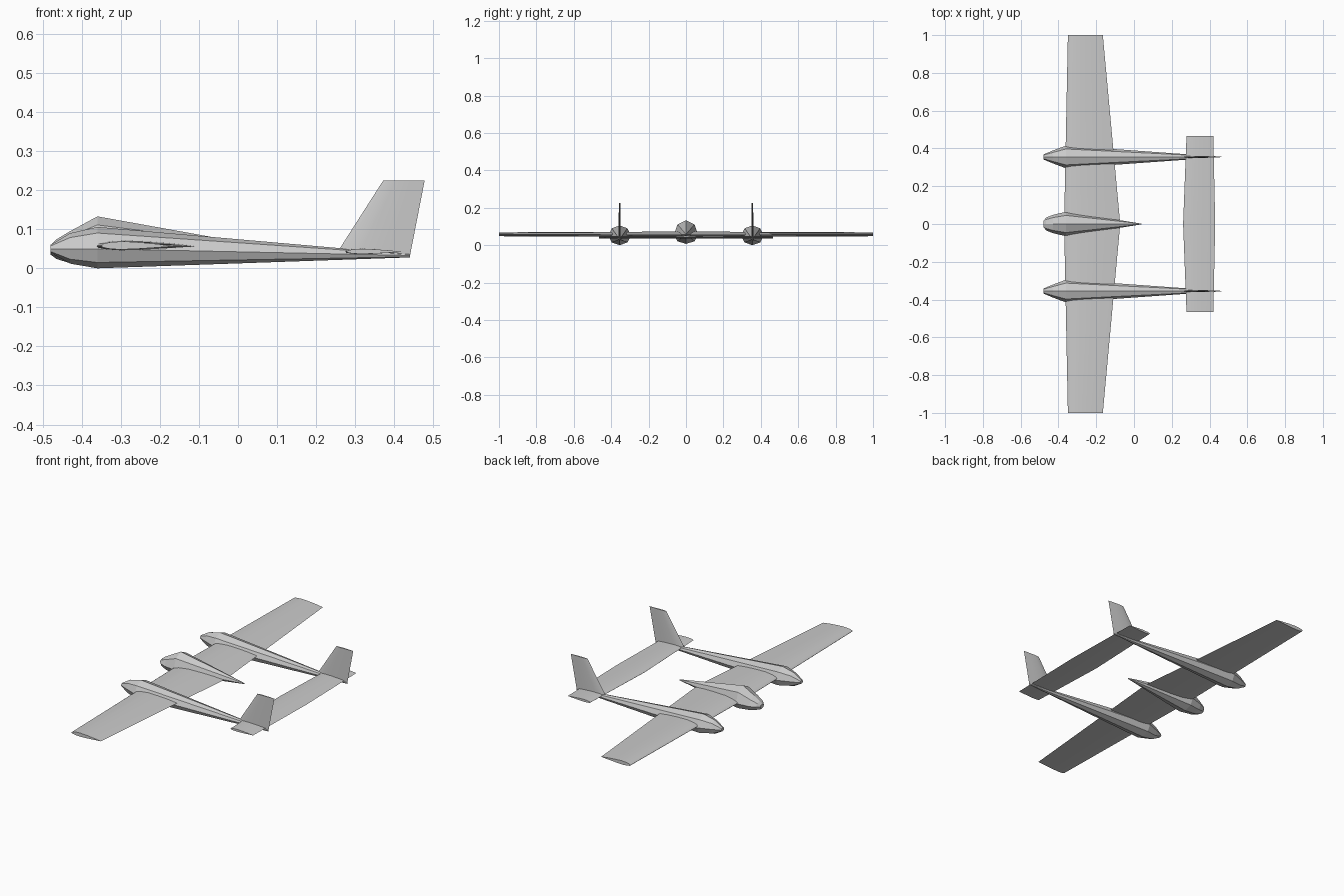
import bpy, bmesh, math

if "Cube" in bpy.data.objects:
    bpy.data.objects.remove(bpy.data.objects["Cube"])

grey = bpy.data.materials.new("light_grey")
grey.diffuse_color = (0.6, 0.6, 0.6, 1)
grey.use_nodes = True
grey.node_tree.nodes["Principled BSDF"].inputs["Base Color"].default_value = grey.diffuse_color


def loft(name, rings, smooth=None):
    """Skin a closed solid through rings that share a point count."""
    bm = bmesh.new()
    loops = [[bm.verts.new(p) for p in ring] for ring in rings]
    n = len(loops[0])
    for a, b in zip(loops, loops[1:]):
        for i in range(n):
            j = (i + 1) % n
            bm.faces.new((a[i], a[j], b[j], b[i]))
    bm.faces.new(loops[0])
    bm.faces.new(loops[-1])
    bmesh.ops.recalc_face_normals(bm, faces=bm.faces)
    mesh = bpy.data.meshes.new(name)
    bm.to_mesh(mesh)
    bm.free()
    mesh.materials.append(grey)
    obj = bpy.data.objects.new(name, mesh)
    bpy.context.collection.objects.link(obj)
    if smooth:
        bpy.context.view_layer.objects.active = obj
        obj.select_set(True)
        bpy.ops.object.shade_smooth_by_angle(angle=math.radians(smooth))
        obj.select_set(False)
    return obj


def body(name, y, stations):
    """Eight-sided hull; station = x, half width, bottom, middle, top."""
    rings = []
    for x, w, lo, mid, hi in stations:
        up, dn = mid + (hi - mid) * 0.72, mid - (mid - lo) * 0.7
        s = w * 0.7
        rings.append([(x, y + dy, z) for dy, z in (
            (0, hi), (s, up), (w, mid), (s, dn),
            (0, lo), (-s, dn), (-w, mid), (-s, up))])
    return loft(name, rings)


# Aerofoil: fraction along the chord, height from -1 to 1
FOIL = [(0, 0), (0.03, 0.45), (0.12, 0.8), (0.3, 1), (0.55, 0.75), (0.8, 0.35),
        (1, -0.15), (0.8, -0.4), (0.5, -0.75), (0.25, -0.9), (0.1, -0.7), (0.02, -0.4)]


def foil_wing(name, stations):
    """Horizontal surface; station = y, leading x, trailing x, middle z, half thickness."""
    return loft(name, [[(le + u * (te - le), y, z + v * t) for u, v in FOIL]
                       for y, le, te, z, t in stations], 40)


# Main wing and tailplane
foil_wing("main_wing", [(-1, -0.35, -0.165, 0.058, 0.011), (0, -0.37, -0.073, 0.058, 0.015),
                        (1, -0.35, -0.165, 0.058, 0.011)])
foil_wing("tailplane", [(-0.465, 0.278, 0.42, 0.043, 0.007), (0, 0.26, 0.43, 0.043, 0.009),
                        (0.465, 0.278, 0.42, 0.043, 0.007)])

# Central crew pod
body("crew_pod", 0, [(-0.48, 0.016, 0.035, 0.05, 0.06), (-0.465, 0.034, 0.024, 0.05, 0.074),
                     (-0.43, 0.048, 0.013, 0.05, 0.095), (-0.36, 0.065, 0.007, 0.055, 0.133),
                     (0.04, 0.002, 0.055, 0.058, 0.061)])

for side, y in (("left", -0.355), ("right", 0.355)):
    # Twin boom
    body(side + "_boom", y, [(-0.48, 0.013, 0.04, 0.05, 0.06), (-0.43, 0.034, 0.012, 0.05, 0.09),
                             (-0.36, 0.06, 0, 0.05, 0.106), (0.44, 0.003, 0.028, 0.033, 0.036)])
    # Swept fin with a thin pointed section
    fin = []
    for z_le, z_te, le, te, t in ((0.05, 0.03, 0.26, 0.44, 0.006), (0.225, 0.225, 0.372, 0.478, 0.004)):
        fin.append([(le + u * (te - le), y + v * t, z_le + u * (z_te - z_le)) for u, v in (
            (0, 0), (0.08, 0.6), (0.3, 1), (0.65, 0.65), (1, 0),
            (0.65, -0.65), (0.3, -1), (0.08, -0.6))])
    loft(side + "_fin", fin, 40)
